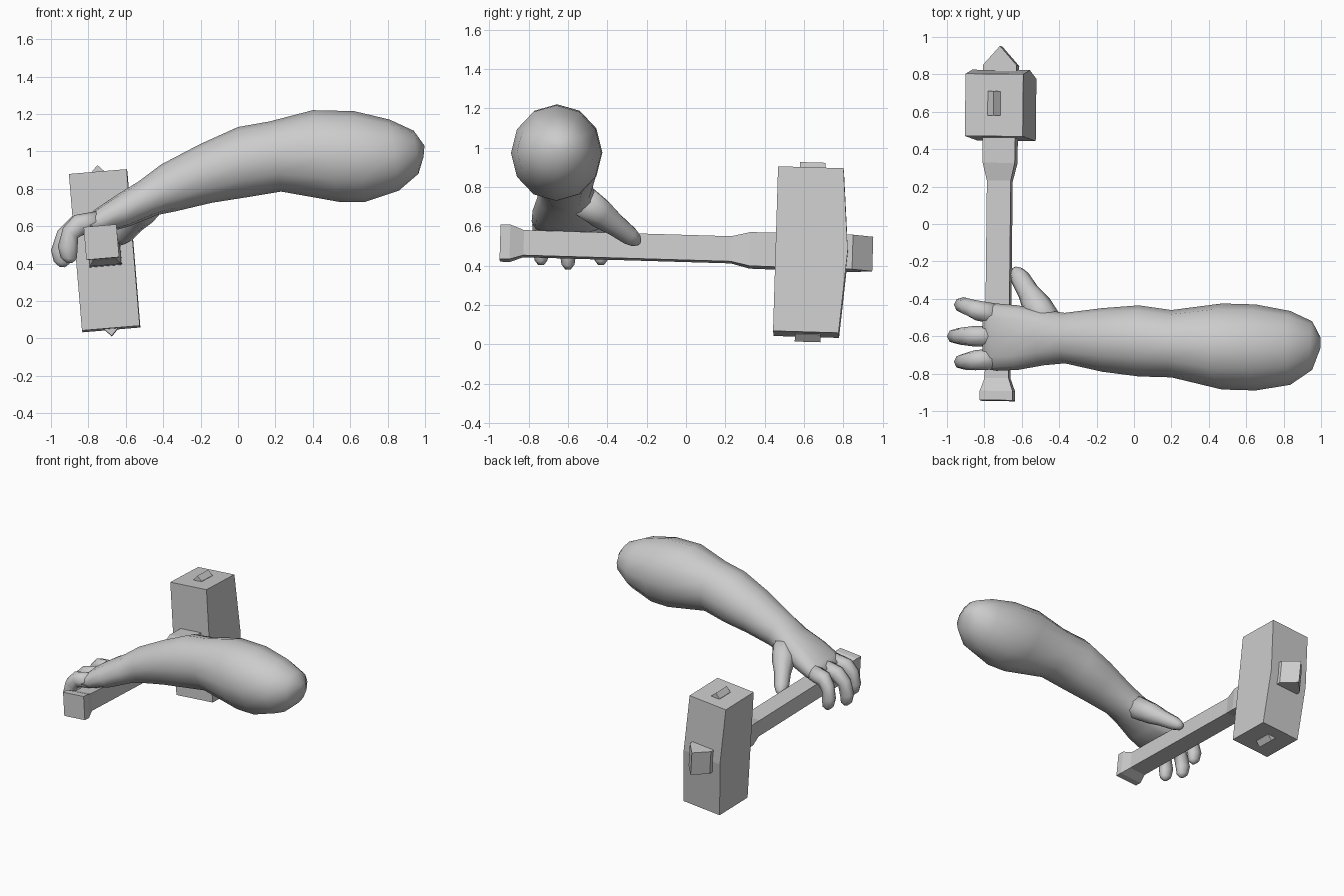
import bpy, bmesh
from math import sin, cos, pi, radians, copysign, sqrt
from mathutils import Vector, Matrix, Euler

if "Cube" in bpy.data.objects:
    bpy.data.objects.remove(bpy.data.objects["Cube"])


def finish(name, bm, smooth=False, matrix=None):
    bmesh.ops.recalc_face_normals(bm, faces=bm.faces)
    for f in bm.faces:
        f.smooth = smooth
    me = bpy.data.meshes.new(name)
    bm.to_mesh(me)
    bm.free()
    ob = bpy.data.objects.new(name, me)
    bpy.context.collection.objects.link(ob)
    if matrix:
        ob.matrix_world = matrix
    return ob


def loft(name, rings, n=12, phase=0.0, smooth=True, matrix=None):
    """rings: (centre, half axis u, half axis v, roundness exponent)"""
    bm = bmesh.new()
    loops = []
    for c, u, v, p in rings:
        loop = []
        for i in range(n):
            a = phase + 2 * pi * i / n
            ca, sa = cos(a), sin(a)
            ca = copysign(abs(ca) ** p, ca)
            sa = copysign(abs(sa) ** p, sa)
            loop.append(bm.verts.new(Vector(c) + Vector(u) * ca + Vector(v) * sa))
        loops.append(loop)
    for a, b in zip(loops, loops[1:]):
        for i in range(n):
            j = (i + 1) % n
            bm.faces.new((a[i], a[j], b[j], b[i]))
    bm.faces.new(loops[0])
    bm.faces.new(loops[-1])
    return finish(name, bm, smooth, matrix)


def slice_ring(tx, tz, bx, bz, y0, y1, p=1.0):
    """ring from its top and bottom points and its width in y"""
    t, b = Vector((tx, 0, tz)), Vector((bx, 0, bz))
    c = (t + b) / 2 + Vector((0, (y0 + y1) / 2, 0))
    return c, Vector((0, (y1 - y0) / 2, 0)), (t - b) / 2, p


def prism(name, pts, axis, half, offset, matrix):
    """2D outline extruded both ways along an axis"""
    bm = bmesh.new()
    ends = []
    for s in (-half, half):
        loop = []
        for p in pts:
            co = list(p)
            co.insert(axis, s)
            loop.append(bm.verts.new(Vector(co) + Vector(offset)))
        ends.append(loop)
        bm.faces.new(loop)
    for i in range(len(pts)):
        j = (i + 1) % len(pts)
        bm.faces.new((ends[0][i], ends[0][j], ends[1][j], ends[1][i]))
    return finish(name, bm, False, matrix)


# arm and palm, from shoulder to knuckles
arm = [
    (0.997, 1.03, 0.992, 0.97, -0.67, -0.60),
    (0.94, 1.11, 0.965, 0.88, -0.78, -0.52),
    (0.81, 1.17, 0.86, 0.79, -0.86, -0.465),
    (0.62, 1.215, 0.68, 0.73, -0.89, -0.43),
    (0.40, 1.22, 0.54, 0.73, -0.885, -0.425),
    (0.17, 1.16, 0.23, 0.785, -0.82, -0.46),
    (0.00, 1.13, 0.05, 0.755, -0.815, -0.435),
    (-0.20, 1.04, -0.14, 0.725, -0.79, -0.45),
    (-0.41, 0.93, -0.33, 0.68, -0.745, -0.475),
    (-0.53, 0.84, -0.43, 0.66, -0.755, -0.46, 0.9),
    (-0.66, 0.76, -0.58, 0.60, -0.78, -0.435, 0.8),
    (-0.77, 0.685, -0.70, 0.565, -0.785, -0.425, 0.75),
    (-0.81, 0.645, -0.78, 0.56, -0.775, -0.43, 0.75),
]
loft("arm", [slice_ring(*r) for r in arm])

# three curled fingers: root y, tip y, tip shortening
curl = [
    (-0.76, 0.68, -0.73, 0.57, 0.056, 0.0),
    (-0.89, 0.65, -0.835, 0.55, 0.054, 0.4),
    (-0.965, 0.575, -0.885, 0.52, 0.046, 0.8),
    (-1.0, 0.47, -0.895, 0.45, 0.041, 1.0),
    (-0.985, 0.41, -0.90, 0.40, 0.033, 1.0),
    (-0.955, 0.383, -0.925, 0.38, 0.015, 1.0),
]
for label, y0, y1, short in (("index", -0.48, -0.432, 1), ("middle", -0.60, -0.60, 0),
                             ("little", -0.722, -0.737, 1)):
    rings = []
    for ox, oz, ix, iz, w, t in curl:
        y = y0 + (y1 - y0) * t
        dx, dz = 0.037 * short * t, 0.022 * short * t
        rings.append(slice_ring(ox + dx, oz + dz, ix + dx, iz + dz, y - w, y + w, 0.9))
    loft(label + "_finger", rings, n=8)

# thumb lying along the handle
root, tip = Vector((-0.46, -0.54, 0.745)), Vector((-0.635, -0.245, 0.52))
d = (tip - root).normalized()
side = d.cross(Vector((0, 0, 1))).normalized()
up = side.cross(d)
loft("thumb", [(root.lerp(tip, t), side * a, up * b, 1) for t, a, b in
               ((0, 0.085, 0.085), (0.35, 0.08, 0.078), (0.6, 0.058, 0.06),
                (0.85, 0.052, 0.05), (0.96, 0.038, 0.036), (1.02, 0.016, 0.016))], n=8)

# shared slight tilt of the whole hammer
M = (Matrix.Translation((-0.72, 0, 0.487))
     @ Euler((radians(-1.7), radians(-4.8), radians(-0.5))).to_matrix().to_4x4())

# square handle with flared ends
s = sqrt(2)
sections = [(-0.945, 0.088), (-0.895, 0.088), (-0.825, 0.064), (0.23, 0.064),
            (0.325, 0.086), (0.55, 0.088)]
loft("hammer_handle", [((0, y, 0), (r * s, 0, 0), (0, 0, r * s), 1) for y, r in sections],
     n=4, phase=pi / 4, smooth=False, matrix=M)

# hammer head, with a ridge across its far face
prism("hammer_head", [(-0.17, -0.42), (0.163, -0.42), (0.197, 0), (0.163, 0.42), (-0.17, 0.42)],
      0, 0.155, (0, 0.627, 0), M)

# wedge cap at the handle's far end, small ridged pegs above and below
prism("handle_cap", [(-0.09, 0.80), (0.09, 0.80), (0.09, 0.848), (0, 0.95), (-0.09, 0.848)],
      2, 0.088, (0, 0, 0), M)
for label, k in (("top", 1), ("bottom", -1)):
    prism(label + "_peg", [(-0.034, 0.41 * k), (0.034, 0.41 * k), (0.034, 0.423 * k),
                           (0, 0.458 * k), (-0.034, 0.423 * k)], 1, 0.065, (0, 0.632, 0), M)
